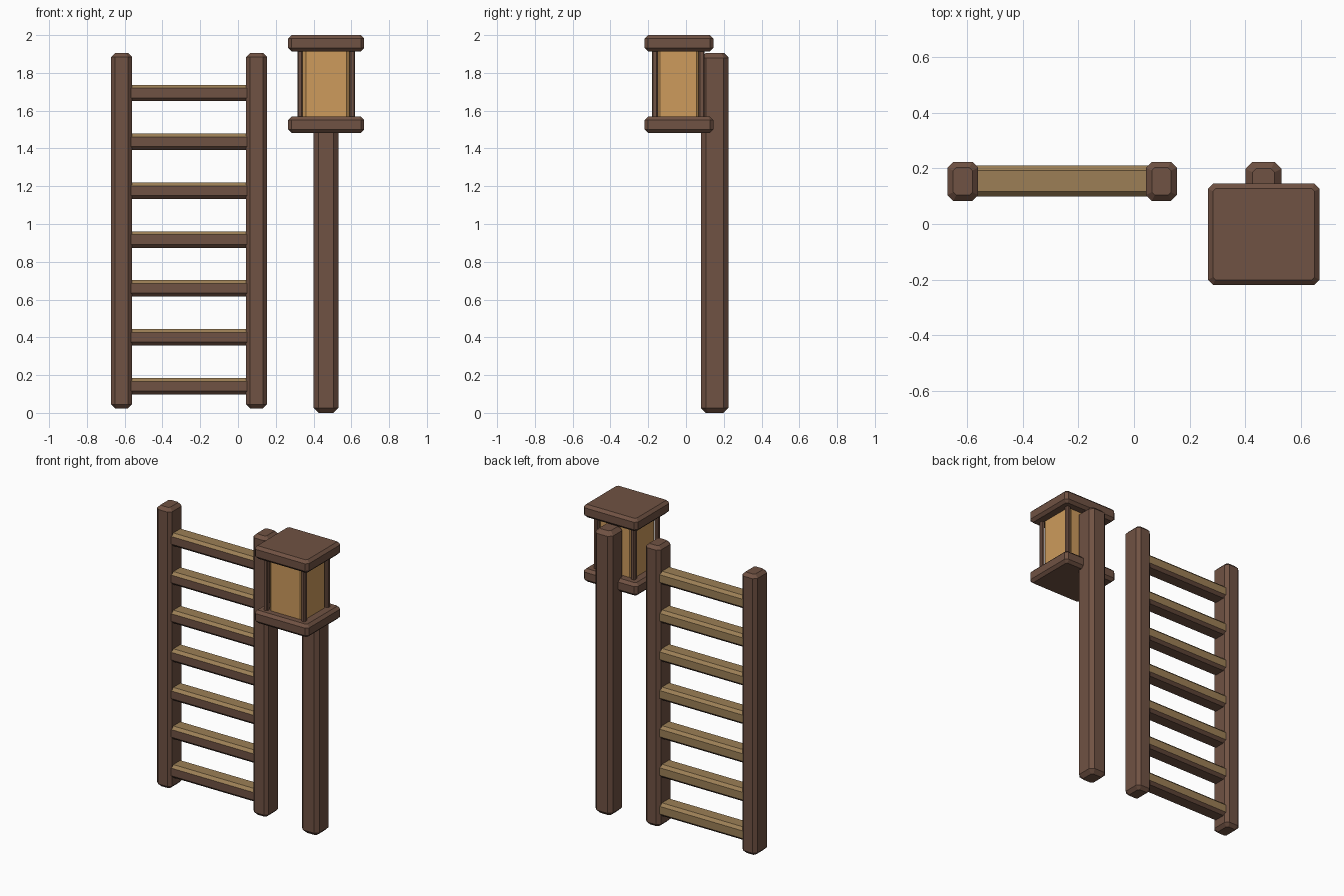
import bpy
import bmesh
from mathutils import Matrix, Vector

if "Cube" in bpy.data.objects:
    bpy.data.objects.remove(bpy.data.objects["Cube"], do_unlink=True)


def make_material(name, rgb):
    mat = bpy.data.materials.new(name)
    mat.use_nodes = True
    colour = (*rgb, 1.0)
    mat.diffuse_color = colour
    mat.node_tree.nodes["Principled BSDF"].inputs["Base Color"].default_value = colour
    return mat


wood = make_material("dark brown wood", (0.162, 0.084, 0.056))
worn = make_material("worn tan wood", (0.332, 0.212, 0.093))
glow = make_material("amber glass", (0.61, 0.328, 0.107))


def octagon(hx, hy, cut):
    """Rectangle with its corners cut, in order around the outline."""
    return [(hx, cut - hy), (hx, hy - cut), (hx - cut, hy), (cut - hx, hy),
            (-hx, hy - cut), (-hx, cut - hy), (cut - hx, -hy), (hx - cut, -hy)]


def beam(name, low, high, cut, mats, cap=True, axis="Z"):
    """Chamfered timber between two corners; its long edges follow the axis."""
    low, high = Vector(low), Vector(high)
    half = (high - low) / 2
    turn = Matrix.Identity(3)
    if axis == "X":
        # cycle the axes so the length lies along x
        turn = Matrix(((0, 0, 1), (1, 0, 0), (0, 1, 0)))
    hx, hy, hz = turn.transposed() @ half

    outer = octagon(hx, hy, cut)
    inner = octagon(hx - cut, hy - cut, cut * 0.5)
    if cap:
        layers = [(inner, -hz), (outer, cut - hz), (outer, hz - cut), (inner, hz)]
    else:
        layers = [(outer, -hz), (outer, hz)]

    bm = bmesh.new()
    rings = [[bm.verts.new(turn @ Vector((x, y, z))) for x, y in ring]
             for ring, z in layers]
    for a, b in zip(rings, rings[1:]):
        for i in range(8):
            j = (i + 1) % 8
            bm.faces.new((a[i], a[j], b[j], b[i]))
    bm.faces.new(rings[0][::-1])
    bm.faces.new(rings[-1])
    bmesh.ops.recalc_face_normals(bm, faces=bm.faces)

    mesh = bpy.data.meshes.new(name)
    bm.to_mesh(mesh)
    bm.free()
    for mat in mats:
        mesh.materials.append(mat)
    obj = bpy.data.objects.new(name, mesh)
    obj.location = (low + high) / 2
    bpy.context.collection.objects.link(obj)
    return obj


# Ladder rails
for side, x in (("right", -0.672), ("left", 0.043)):
    beam(f"ladder_rail_{side}", (x, 0.083, 0.024), (x + 0.111, 0.224, 1.905),
         0.021, [wood])

# Ladder rungs: worn on the top and back, dark on the front and underside
rungs = beam("ladder_rungs", (-0.58, 0.099, 0.098), (0.06, 0.21, 0.185),
             0.018, [wood, worn], cap=False, axis="X")
for face in rungs.data.polygons:
    n = face.normal
    face.material_index = int(n.z > 0.1 or (n.y > 0.5 and n.z > -0.1))
array = rungs.modifiers.new("repeat_rungs", "ARRAY")
array.count = 7
array.use_relative_offset = False
array.use_constant_offset = True
array.constant_offset_displace = (0, 0, 0.2587)

# Lantern post
beam("lantern_post", (0.401, 0.08, 0.0), (0.531, 0.224, 1.905), 0.025, [wood])

# Lantern base and roof
for name, z in (("lantern_base", 1.483), ("lantern_roof", 1.914)):
    beam(name, (0.266, -0.219, z), (0.668, 0.145, z + 0.086), 0.018, [wood])

# Lantern glass
beam("lantern_glass", (0.332, -0.165, 1.55), (0.602, 0.083, 1.93), 0.028,
     [glow], cap=False)

# Lantern corner bars
for side, x in (("right", 0.314), ("left", 0.591)):
    for end, y in (("front", -0.18), ("back", 0.067)):
        beam(f"lantern_bar_{end}_{side}", (x, y, 1.55),
             (x + 0.028, y + 0.031, 1.93), 0.006, [wood], cap=False)
